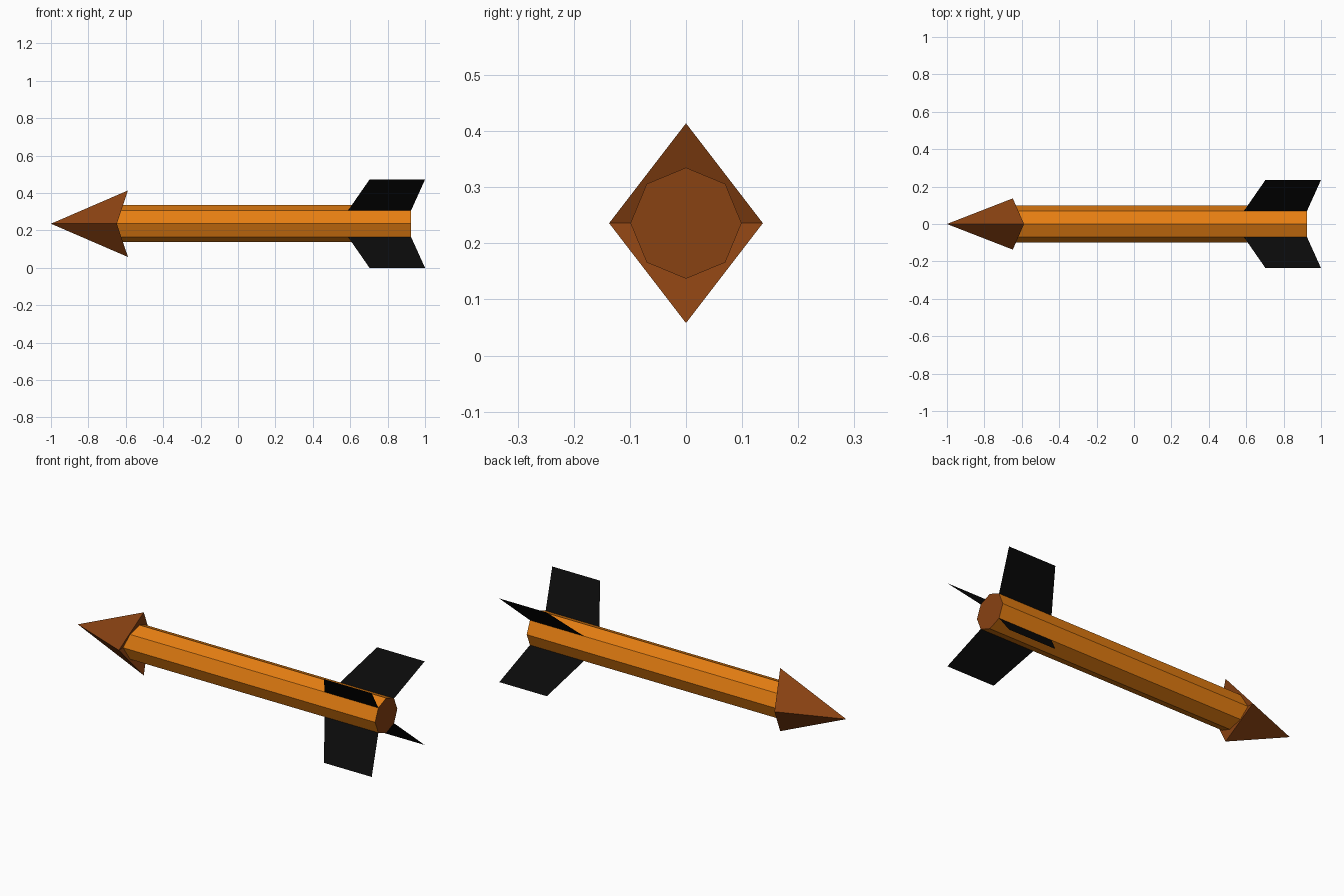
import bpy, math

if "Cube" in bpy.data.objects:
    bpy.data.objects.remove(bpy.data.objects["Cube"])

ZC = 0.236   # height of the arrow's axis
R = 0.099    # shaft radius


def material(name, color):
    m = bpy.data.materials.new(name)
    m.diffuse_color = (*color, 1)
    m.use_nodes = True
    m.node_tree.nodes["Principled BSDF"].inputs["Base Color"].default_value = m.diffuse_color
    return m


def build(name, verts, faces, mats, slots=None):
    mesh = bpy.data.meshes.new(name)
    mesh.from_pydata(verts, [], faces)
    for m in mats:
        mesh.materials.append(m)
    for i, s in enumerate(slots or []):
        mesh.polygons[i].material_index = s
    obj = bpy.data.objects.new(name, mesh)
    obj.location.z = ZC
    bpy.context.collection.objects.link(obj)
    return obj


orange = material("orange_wood", (0.79, 0.21, 0.006))
brown = material("brown_tip", (0.25, 0.054, 0.006))
black = material("black_vane", (0.003, 0.003, 0.003))

# Octagonal shaft with brown end caps
n = 8
ring = [(R * math.cos(2 * math.pi * i / n), R * math.sin(2 * math.pi * i / n)) for i in range(n)]
verts = [(x, y, z) for x in (-0.648, 0.925) for y, z in ring]
sides = [(i, n + i, n + (i + 1) % n, (i + 1) % n) for i in range(n)]
caps = [tuple(range(n))[::-1], tuple(range(n, 2 * n))]
build("shaft", verts, sides + caps, [orange, brown], [0] * n + [1, 1])

# Four-sided arrowhead with a back folded along its horizontal crease
head = [(-1, 0, 0), (-0.648, -0.137, 0), (-0.588, 0, 0.178),
        (-0.648, 0.137, 0), (-0.588, 0, -0.178)]
build("arrowhead", head,
      [(0, 1, 2), (0, 2, 3), (0, 3, 4), (0, 4, 1), (1, 3, 2), (1, 4, 3)], [brown])

# Four thin vanes on the diagonals: (x, offset in both y and z)
profile = [(0.588, 0.07), (0.925, 0.07), (1.0, 0.236), (0.703, 0.236)]
for sy, side in ((-1, "front"), (1, "back")):
    for sz, level in ((-1, "lower"), (1, "upper")):
        build(f"vane_{side}_{level}", [(x, sy * r, sz * r) for x, r in profile],
              [(0, 1, 2, 3)], [black])
